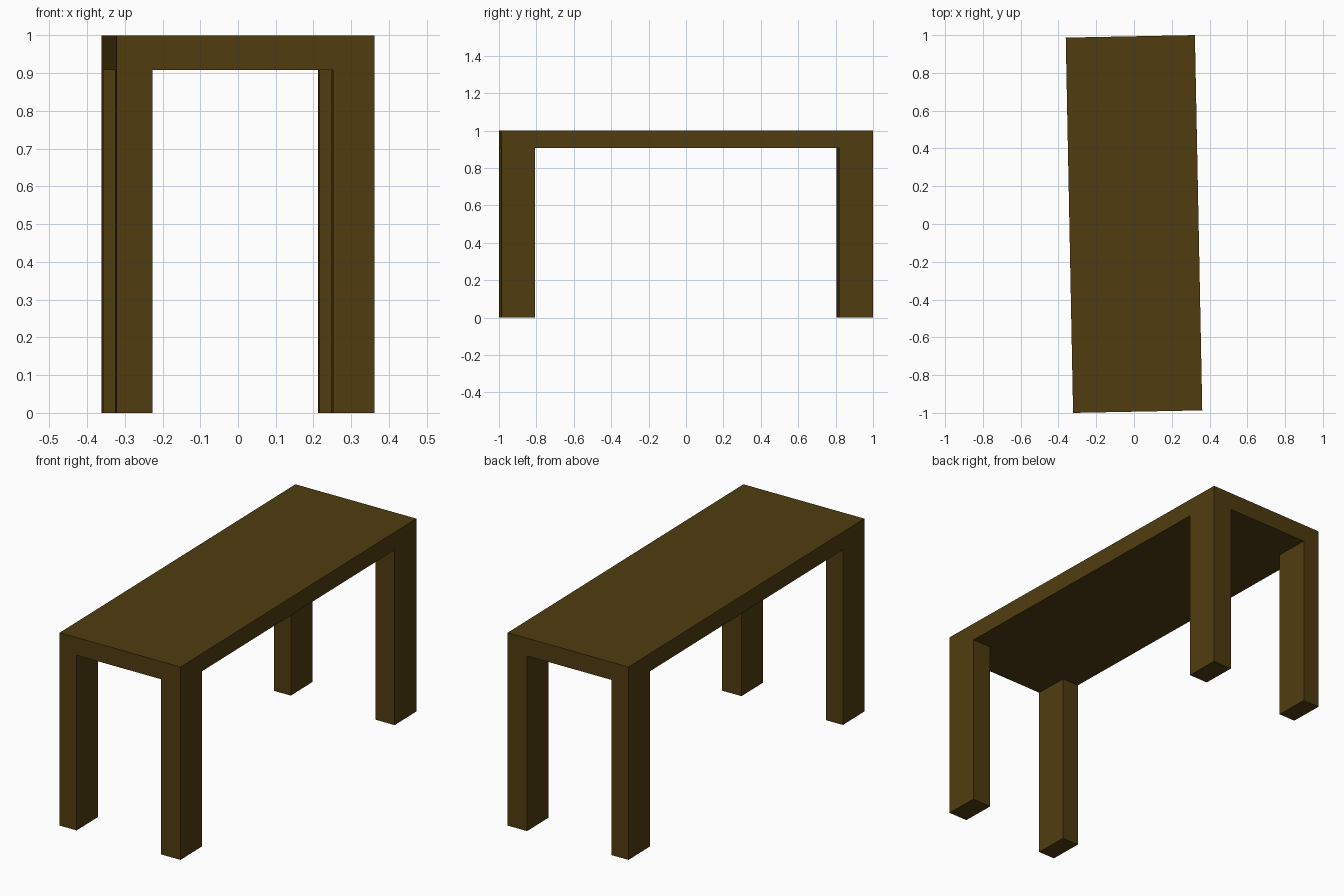
import bpy
from mathutils import Matrix, Vector

if "Cube" in bpy.data.objects:
    bpy.data.objects.remove(bpy.data.objects["Cube"])

L, W, H, UNDER = 1.987, 0.684, 1.0, 0.908
TURN = Matrix.Rotation(0.0196, 4, 'Z')   # whole table is slightly turned

wood = bpy.data.materials.new("dark_wood")
wood.diffuse_color = (0.08, 0.045, 0.005, 1)
wood.use_nodes = True
wood.node_tree.nodes["Principled BSDF"].inputs["Base Color"].default_value = wood.diffuse_color


def box(name, lo, hi):
    lo, hi = Vector(lo), Vector(hi)
    bpy.ops.mesh.primitive_cube_add(size=1)
    ob = bpy.context.object
    ob.name = name
    ob.data.transform(Matrix.Translation((lo + hi) / 2) @ Matrix.Diagonal((hi - lo).to_4d()))
    ob.matrix_world = TURN
    ob.data.materials.append(wood)
    return ob


# Table top slab
box("table_top", (-W / 2, -L / 2, UNDER), (W / 2, L / 2, H))

# Four legs flush with the corners; the right pair is a little wider
for side, sx, width in (("left", -1, 0.096), ("right", 1, 0.11)):
    for end, sy, depth in (("front", -1, 0.18), ("back", 1, 0.182)):
        xs = sorted((sx * W / 2, sx * (W / 2 - width)))
        ys = sorted((sy * L / 2, sy * (L / 2 - depth)))
        box(f"{end}_{side}_leg", (xs[0], ys[0], 0), (xs[1], ys[1], UNDER))
